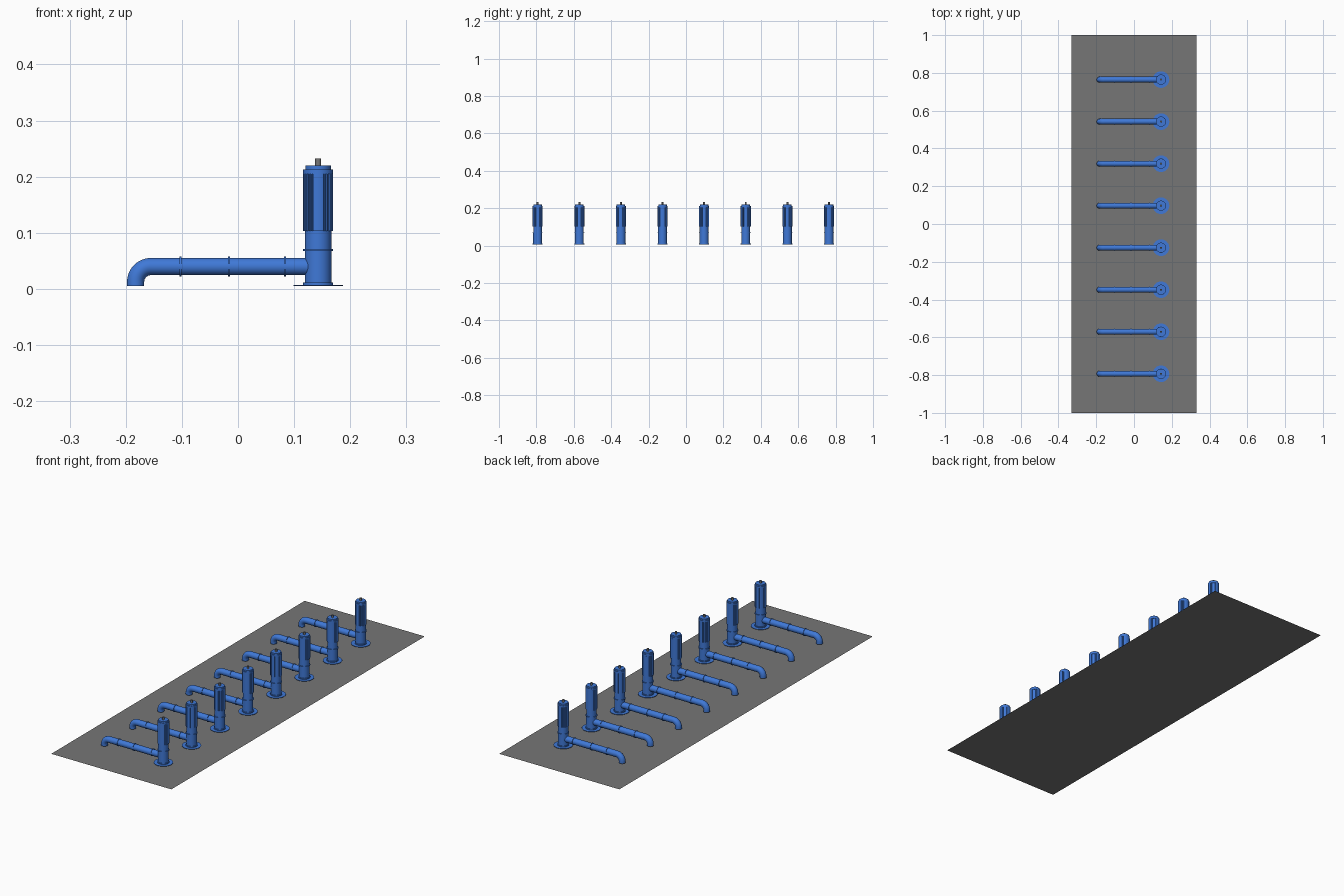
import bpy, bmesh, math
from mathutils import Vector

if "Cube" in bpy.data.objects:
    bpy.data.objects.remove(bpy.data.objects["Cube"])

def material(name, rgb):
    m = bpy.data.materials.new(name)
    m.diffuse_color = (*rgb, 1)
    m.use_nodes = True
    m.node_tree.nodes["Principled BSDF"].inputs["Base Color"].default_value = m.diffuse_color
    return m

BLUE = material("pump_blue", (0.05, 0.19, 0.68))
GREY = material("slab_grey", (0.18, 0.18, 0.18))
PUMP_X, PIPE_Z, PIPE_R = 0.143, 0.0395, 0.0153

def loft(name, rings, mat):
    """Skin a list of closed rings and cap both ends."""
    bm = bmesh.new()
    vr = [[bm.verts.new(p) for p in ring] for ring in rings]
    n = len(vr[0])
    for a, b in zip(vr, vr[1:]):
        for i in range(n):
            bm.faces.new((a[i], a[(i + 1) % n], b[(i + 1) % n], b[i]))
    bm.faces.new(vr[0])
    bm.faces.new(vr[-1])
    bmesh.ops.recalc_face_normals(bm, faces=bm.faces)
    for f in bm.faces:
        f.smooth = True
    for e in bm.edges:
        e.smooth = e.calc_face_angle(0) < math.radians(35)
    me = bpy.data.meshes.new(name)
    bm.to_mesh(me)
    bm.free()
    me.materials.append(mat)
    return me

def lathe(name, profile, mat, n=32):
    """Upright turned part from (radius, z) pairs."""
    return loft(name, [[(r * math.cos(2 * math.pi * i / n), r * math.sin(2 * math.pi * i / n), z)
                        for i in range(n)] for r, z in profile], mat)

def ring_on_path(c, tangent, r, n=24):
    """Circle around a path point lying in the xz plane."""
    side, up = Vector((0, 1, 0)), tangent.cross(Vector((0, 1, 0)))
    return [c + r * (math.cos(2 * math.pi * i / n) * side + math.sin(2 * math.pi * i / n) * up)
            for i in range(n)]

parts = {}

# base plate, column with its rings, motor top cap, shaft stub
parts["base_flange"] = lathe("base_flange", [(0.044, 0.005), (0.044, 0.0065)], BLUE)
parts["column"] = lathe("column", [
    (0.0268, 0.005), (0.0268, 0.0115), (0.0238, 0.0115), (0.0238, 0.067), (0.0268, 0.067),
    (0.0268, 0.071), (0.0235, 0.071), (0.0235, 0.104)], BLUE)
parts["motor_cap"] = lathe("motor_cap", [
    (0.0268, 0.205), (0.0268, 0.213), (0.0228, 0.213), (0.0228, 0.220)], BLUE)
parts["shaft_stub"] = lathe("shaft_stub", [(0.0053, 0.219), (0.0053, 0.232)], GREY, 12)

# finned motor: smooth panels front, back and sides, grooves in between
def fin_radius(deg):
    off = abs((deg + 45) % 90 - 45)
    return 0.0268 if off <= 15 or int(off // 5) % 2 else 0.0235

outline = []
for k in range(72):
    for d in (0.3, 4.7):
        a, r = math.radians(k * 5 + d), fin_radius(k * 5 + 2.5)
        outline.append((r * math.cos(a), r * math.sin(a)))
parts["finned_motor"] = loft("finned_motor", [[(x, y, z) for x, y in outline]
                                              for z in (0.103, 0.205)], BLUE)

# discharge pipe: straight run, then an elbow down to the floor
R, ex = 0.027, -0.1825
rings = [ring_on_path(Vector((0.143 - PUMP_X, 0, PIPE_Z)), Vector((-1, 0, 0)), PIPE_R)]
for i in range(13):
    a = math.pi / 2 * i / 12
    c = Vector((ex + R - R * math.sin(a) - PUMP_X, 0, PIPE_Z - R + R * math.cos(a)))
    rings.append(ring_on_path(c, Vector((-math.cos(a), 0, -math.sin(a))), PIPE_R))
rings.append(ring_on_path(Vector((ex - PUMP_X, 0, 0.005)), Vector((0, 0, -1)), PIPE_R))
parts["discharge_pipe"] = loft("discharge_pipe", rings, BLUE)

# pipe collars
for i, x in enumerate((-0.1025, -0.016, 0.084)):
    parts[f"pipe_collar_{i + 1}"] = loft("pipe_collar", [
        ring_on_path(Vector((x + dx - PUMP_X, 0, PIPE_Z)), Vector((-1, 0, 0)), 0.0178)
        for dx in (0.002, -0.002)], BLUE)

# row of eight pumps sharing the same part meshes
for p in range(8):
    for name, me in parts.items():
        ob = bpy.data.objects.new(f"pump_{p + 1}_{name}", me)
        ob.location = (PUMP_X, -0.793 + 0.2225 * p, 0)
        bpy.context.collection.objects.link(ob)

# floor slab: a single flat sheet
bpy.ops.mesh.primitive_plane_add(size=1)
slab = bpy.context.object
slab.name = "floor_slab"
slab.scale = (0.664, 2, 1)
slab.data.materials.append(GREY)
